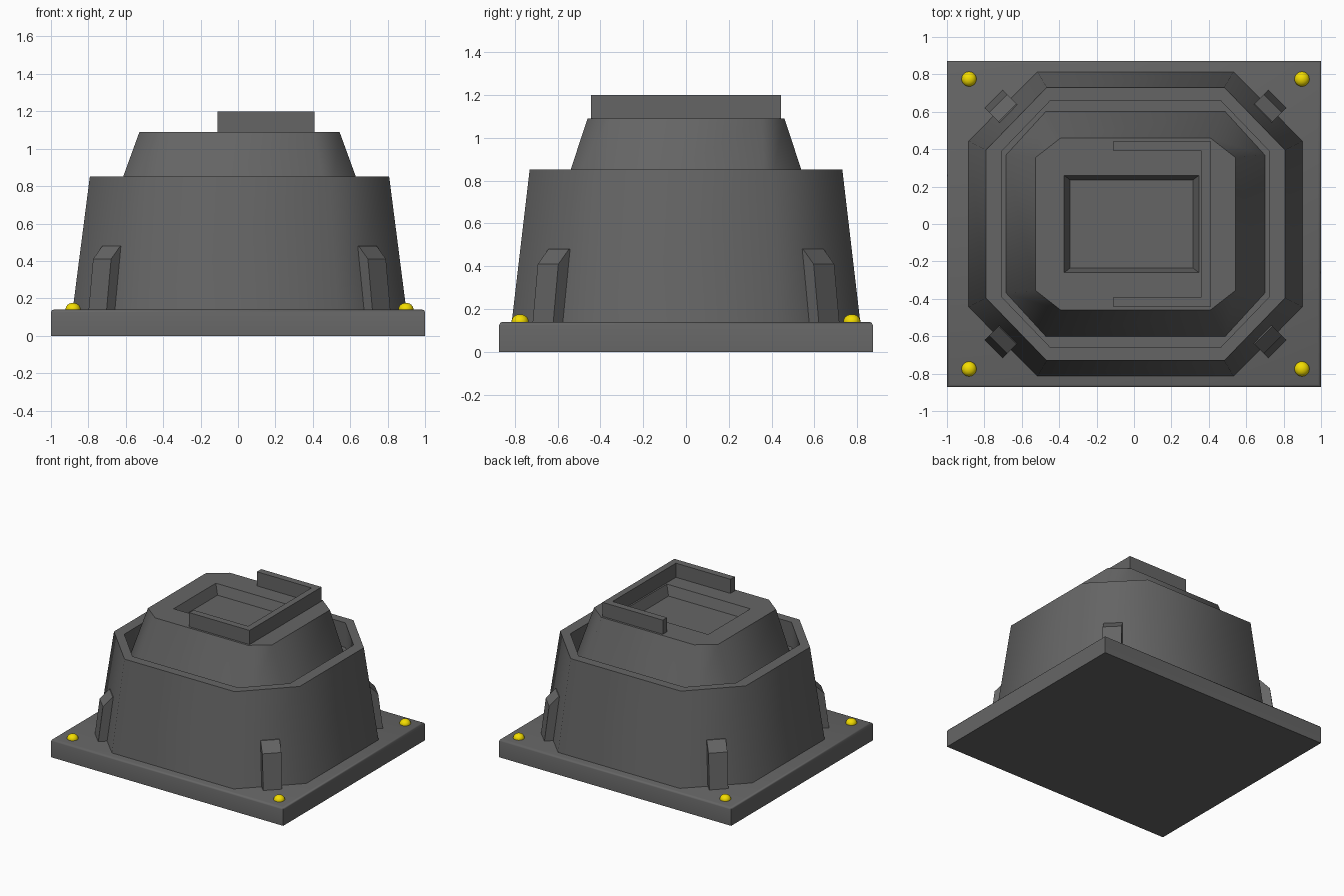
import bpy, bmesh
from mathutils import Matrix, Vector
from math import radians

if "Cube" in bpy.data.objects:
    bpy.data.objects.remove(bpy.data.objects["Cube"])

CX = 0.008  # housing sits very slightly off the plate centre
DARK = (0.13, 0.13, 0.13, 1)
YELLOW = (0.9, 0.72, 0.0, 1)
mats = {}


def paint(name, colour):
    mats[name] = bpy.data.materials.new(name)
    mats[name].diffuse_color = colour


paint("dark_plastic", DARK)
paint("yellow_paint", YELLOW)


def finish(name, bm, mat="dark_plastic", angle=50):
    bmesh.ops.remove_doubles(bm, verts=bm.verts[:], dist=0.0005)
    bmesh.ops.recalc_face_normals(bm, faces=bm.faces[:])
    me = bpy.data.meshes.new(name)
    bm.to_mesh(me)
    bm.free()
    me.materials.append(mats[mat])
    me.shade_smooth()
    me.set_sharp_from_angle(angle=radians(angle))
    ob = bpy.data.objects.new(name, me)
    bpy.context.collection.objects.link(ob)
    return ob


def octagon(bm, hx, hy, fx, fy, z, cx=CX):
    """Chamfered rectangle: half sizes hx, hy; flat half lengths fx, fy."""
    pts = [(fx, -hy), (hx, -fy), (hx, fy), (fx, hy),
           (-fx, hy), (-hx, fy), (-hx, -fy), (-fx, -hy)]
    return [bm.verts.new((x + cx, y, z)) for x, y in pts]


def loft(name, sections):
    bm = bmesh.new()
    rings = [octagon(bm, *s) for s in sections]
    for a, b in zip(rings, rings[1:]):
        for i in range(8):
            j = (i + 1) % 8
            bm.faces.new((a[i], a[j], b[j], b[i]))
    bm.faces.new(rings[0][::-1])
    bm.faces.new(rings[-1])
    return finish(name, bm)


def prism(name, pts, vec, matrix=Matrix(), angle=30):
    bm = bmesh.new()
    face = bm.faces.new([bm.verts.new(p) for p in pts])
    ext = bmesh.ops.extrude_face_region(bm, geom=[face])
    new = [v for v in ext["geom"] if isinstance(v, bmesh.types.BMVert)]
    bmesh.ops.translate(bm, verts=new, vec=vec)
    bm.transform(matrix)
    return finish(name, bm, angle=angle)


# Base plate with softened upper edges
bm = bmesh.new()
bmesh.ops.create_cube(bm, size=1, matrix=Matrix.Translation((0, 0, 0.07)) @
                      Matrix.Diagonal((2.0, 1.745, 0.14, 1)))
top = [e for e in bm.edges if all(v.co.z > 0.1 for v in e.verts)]
bmesh.ops.bevel(bm, geom=top, offset=0.015, segments=2, profile=0.5, affect='EDGES')
finish("base_plate", bm)

# Lower housing: tapered octagon with a rim and a groove inside it
loft("lower_housing", [
    (0.893, 0.815, 0.525, 0.445, 0.13),
    (0.80, 0.73, 0.475, 0.395, 0.852),
    (0.715, 0.66, 0.455, 0.39, 0.852),
    (0.715, 0.66, 0.455, 0.39, 0.66),
])

# Upper housing with a shallow tapered pocket in its top
loft("upper_housing", [
    (0.693, 0.603, 0.48, 0.37, 0.655),
    (0.535, 0.46, 0.40, 0.355, 1.09),
    (0.36, 0.26, 0.36, 0.26, 1.09, -0.013),
    (0.328, 0.235, 0.328, 0.235, 1.015, -0.013),
])

# Raised three-sided guard around the pocket
guard = [(-0.11, -0.443), (0.41, -0.443), (0.41, 0.443), (-0.11, 0.443),
         (-0.11, 0.39), (0.36, 0.39), (0.36, -0.39), (-0.11, -0.39)]
prism("top_guard", [(x, y, 1.085) for x, y in guard], Vector((0, 0, 0.115)))

# Corner clips on the chamfers and yellow corner studs
clip = [(0.80, 0.13), (1.01, 0.13), (0.975, 0.41), (0.905, 0.48), (0.80, 0.48)]
for sx in (-1, 1):
    for sy in (-1, 1):
        tag = ("left" if sx < 0 else "right") + ("_front" if sy < 0 else "_back")
        m = (Matrix.Translation((CX, 0, 0)) @ Matrix.Diagonal((sx, sy, 1, 1)) @
             Matrix.Rotation(radians(45), 4, 'Z') @ Matrix.Translation((0, -0.064, 0)))
        prism("corner_clip_" + tag, [(r, -0.068, z) for r, z in clip],
              Vector((0, 0.136, 0)), m)

        bm = bmesh.new()
        place = (Matrix.Translation((sx * 0.89 + CX, sy * 0.775, 0.142)) @
                 Matrix.Diagonal((1, 1, 0.85, 1)))
        bmesh.ops.create_uvsphere(bm, u_segments=20, v_segments=12, radius=0.04, matrix=place)
        finish("stud_" + tag, bm, "yellow_paint")

for m in bpy.data.materials:
    if m.users and not m.is_grease_pencil:
        m.use_nodes = True
        m.node_tree.nodes["Principled BSDF"].inputs["Base Color"].default_value = m.diffuse_color
